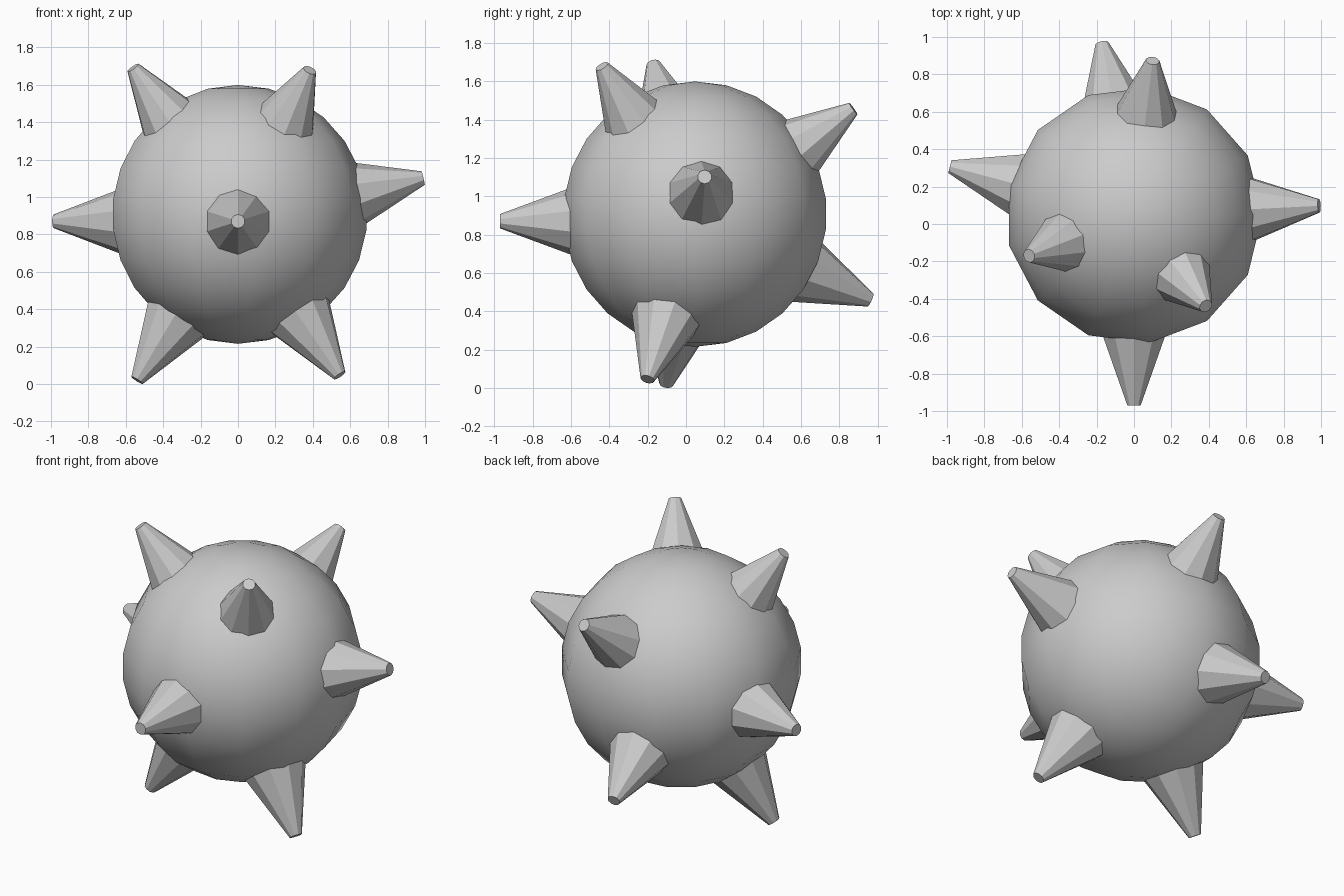
import bpy, bmesh, math
from mathutils import Vector, Matrix

if "Cube" in bpy.data.objects:
    bpy.data.objects.remove(bpy.data.objects["Cube"])


def make_object(name, bm, smooth):
    mesh = bpy.data.meshes.new(name)
    bm.normal_update()
    for f in bm.faces:
        f.smooth = smooth
    bm.to_mesh(mesh)
    bm.free()
    obj = bpy.data.objects.new(name, mesh)
    bpy.context.collection.objects.link(obj)
    return obj


# Ball body: 13 x 13 sphere with one meridian on +x
R = 0.692
bm = bmesh.new()
bmesh.ops.create_uvsphere(bm, u_segments=13, v_segments=13, radius=R)
ring = next(v for v in bm.verts if math.hypot(v.co.x, v.co.y) > 0.1)
turn = -math.atan2(ring.co.y, ring.co.x)
bmesh.ops.rotate(bm, verts=bm.verts, matrix=Matrix.Rotation(turn, 3, 'Z'))
ball = make_object("ball", bm, True)
ball.location = (0, 0.047, 0.907)

# Spikes: blunt ten-sided cones radiating from a common centre
CENTRE = Vector((0, 0.047, 0.87))
INNER, OUTER = 0.5, 1.018
spikes = {
    "front_spike": (0, -1, 0),
    "right_spike": (0.985, 0.05, 0.23),
    "left_spike": (-0.985, 0.26, 0),
    "back_upper_spike": (0.10, 0.83, 0.59),
    "back_lower_spike": (-0.17, 0.913, -0.41),
    "top_left_spike": (-0.56, -0.217, 0.82),
    "top_right_spike": (0.385, -0.487, 0.81),
    "bottom_left_spike": (-0.54, -0.15, -0.85),
    "bottom_right_spike": (0.54, -0.247, -0.82),
}
for name, direction in spikes.items():
    bm = bmesh.new()
    bmesh.ops.create_cone(bm, cap_ends=True, segments=10, radius1=0.229,
                          radius2=0.037, depth=OUTER - INNER)
    spike = make_object(name, bm, False)
    d = Vector(direction).normalized()
    spike.location = CENTRE + d * (INNER + OUTER) / 2
    spike.rotation_euler = d.to_track_quat('Z', 'Y').to_euler()
